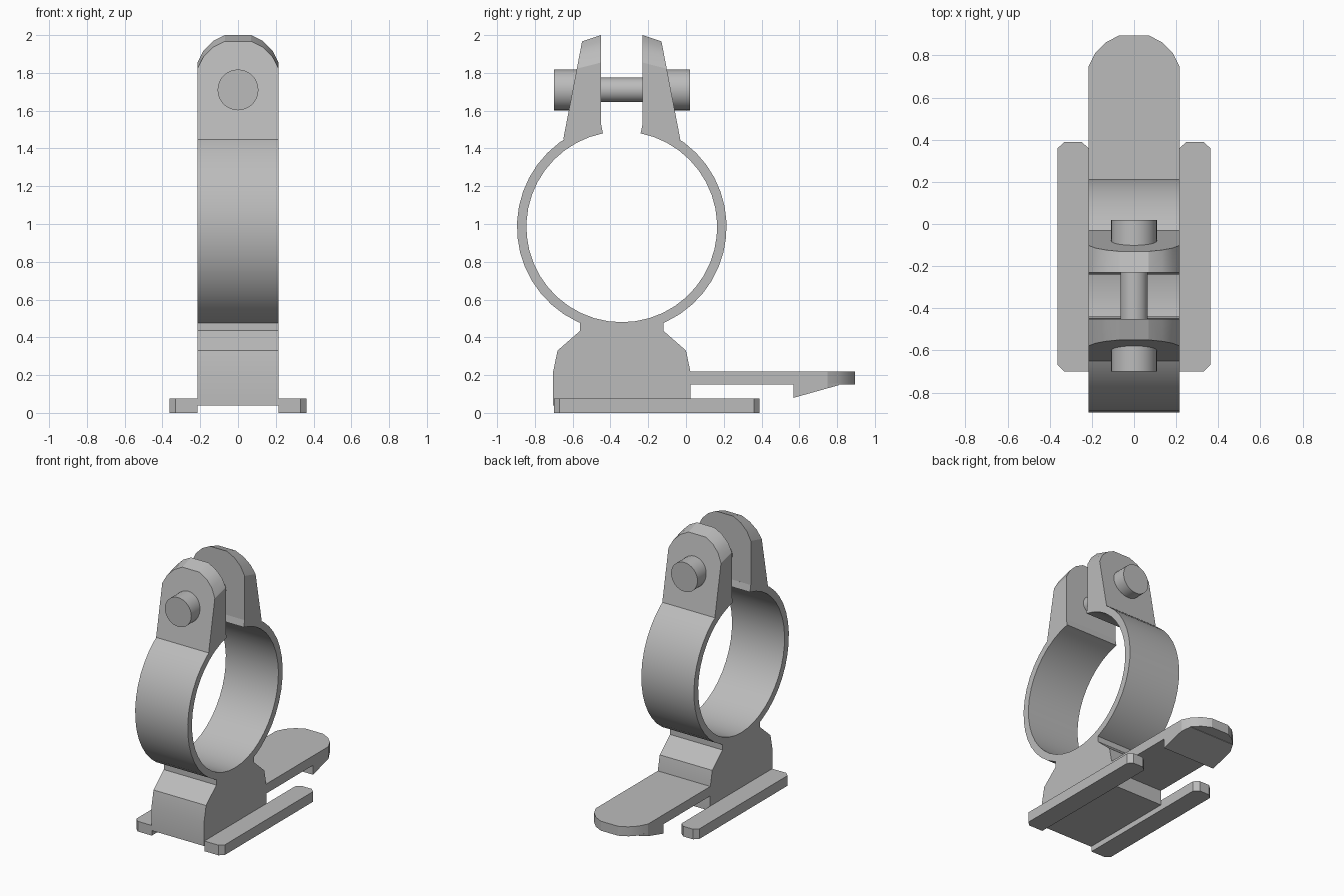
import bpy
import bmesh
from math import sin, cos, radians

old = bpy.data.objects.get("Cube")
if old:
    bpy.data.objects.remove(old, do_unlink=True)

grey = bpy.data.materials.new("light grey")
grey.use_nodes = True
GREY = (0.5, 0.5, 0.5, 1)
grey.diffuse_color = GREY
grey.node_tree.nodes["Principled BSDF"].inputs["Base Color"].default_value = GREY

HALF = 0.215            # half width of the clamp
CY, CZ = -0.34, 0.985   # centre of the ring
R_IN, R_OUT = 0.505, 0.555


def finish(obj):
    obj.data.materials.append(grey)
    bpy.ops.object.select_all(action="DESELECT")
    obj.select_set(True)
    bpy.context.view_layer.objects.active = obj
    bpy.ops.object.shade_smooth_by_angle(angle=radians(25))


def loft(name, start, end):
    """Solid between two outlines that have the same number of points."""
    bm = bmesh.new()
    a = [bm.verts.new(p) for p in start]
    b = [bm.verts.new(p) for p in end]
    bm.faces.new(a)
    bm.faces.new(b[::-1])
    for i in range(len(a)):
        j = (i + 1) % len(a)
        bm.faces.new((a[j], a[i], b[i], b[j]))
    bmesh.ops.recalc_face_normals(bm, faces=bm.faces)
    mesh = bpy.data.meshes.new(name)
    bm.to_mesh(mesh)
    bm.free()
    obj = bpy.data.objects.new(name, mesh)
    bpy.context.collection.objects.link(obj)
    finish(obj)


def side_profile(name, pts):
    """Extrude a (y, z) outline across the clamp width."""
    loft(name, [(-HALF, y, z) for y, z in pts], [(HALF, y, z) for y, z in pts])


def arc(radius, first, last, steps):
    """Arc about the ring centre; angles are measured from straight up."""
    angles = [radians(first + (last - first) * i / steps) for i in range(steps + 1)]
    return [(CY + radius * sin(t), CZ + radius * cos(t)) for t in angles]


def tongue(root, tip):
    """Outline of a strip from root to a rounded tip, as (x, distance)."""
    r = HALF / cos(radians(18))
    right = [(r * cos(radians(t)), tip - HALF + r * sin(radians(t))) for t in (18, 36, 54, 72)]
    right = [(HALF, root)] + right
    return right + [(-x, d) for x, d in right[::-1]]


def rod(name, radius, y0, y1):
    bpy.ops.mesh.primitive_cylinder_add(vertices=32, radius=radius, depth=y1 - y0,
                                        location=(0, (y0 + y1) / 2, 1.71),
                                        rotation=(radians(90), 0, 0))
    bpy.context.object.name = name
    finish(bpy.context.object)


# Open ring
side_profile("ring_band", arc(R_OUT, 11.4, 348.6, 40) + arc(R_IN, 348.6, 11.4, 40))

# Base block with a neck that runs into the ring
front = [(-0.365, 0.04), (-0.365, 0.21), (-0.34, 0.33), (-0.22, 0.435), (-0.22, 0.47)]
saddle = arc(0.53, 204.5, 155.5, 8)
side_profile("base_block", [(CY + d, z) for d, z in front] + saddle
             + [(CY - d, z) for d, z in front[::-1]])

# Clamp lugs: inner face upright, outer face leaning inward
for label, side in (("front", -1), ("back", 1)):
    inner, outer = [], []
    for x, z in tongue(1.48, 2.0):
        inner.append((x, CY + side * 0.11, z))
        z -= 0.033
        outer.append((x, CY + side * (0.31 - (z - 1.447) * 0.192), z))
    loft(label + "_lug", inner, outer)

# Clamp pin with a head at each end
rod("pin_shaft", 0.065, -0.5, -0.18)
rod("front_pin_head", 0.108, -0.7, -0.5)
rod("back_pin_head", 0.108, -0.18, 0.02)

# Release tab, with a wedge catch underneath
outline = tongue(0.0, 0.895)
loft("release_tab", [(x, y, 0.15) for x, y in outline], [(x, y, 0.22) for x, y in outline])
catch = [(HALF, 0.57), (HALF, 0.75), (0.185, 0.81)]
catch += [(-x, y) for x, y in catch[::-1]]
loft("tab_catch", [(x, y, 0.08 + (y - 0.57) * 0.28) for x, y in catch],
     [(x, y, 0.155) for x, y in catch])

# Guide rails with clipped corners
rail = [(HALF, -0.7), (0.33, -0.7), (0.362, -0.67), (0.362, 0.36),
        (0.33, 0.39), (0.25, 0.39), (HALF, 0.36)]
for label, side in (("left", 1), ("right", -1)):
    loft(label + "_rail", [(side * x, y, 0) for x, y in rail],
         [(side * x, y, 0.075) for x, y in rail])
